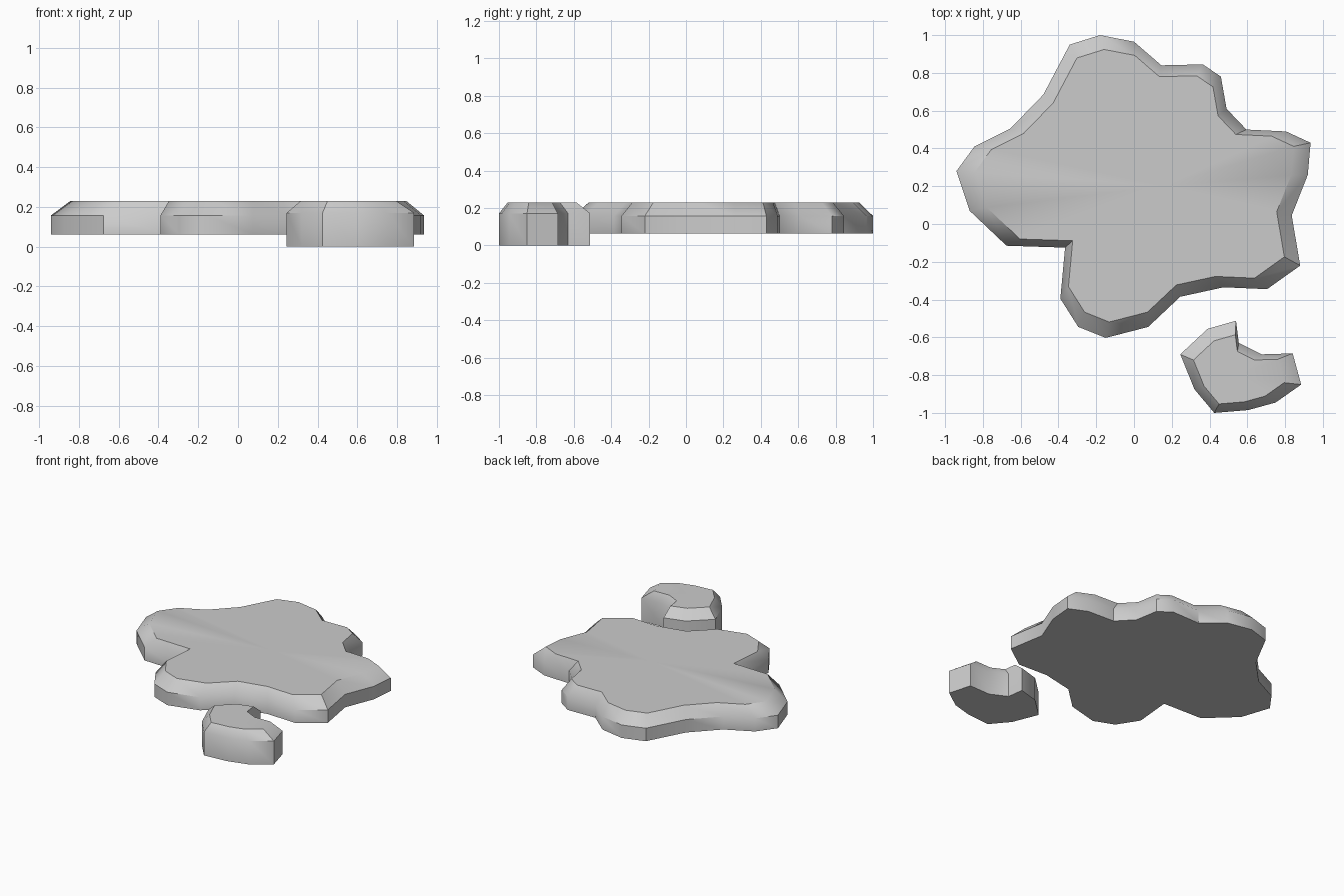
import bpy, bmesh, math

if "Cube" in bpy.data.objects:
    bpy.data.objects.remove(bpy.data.objects["Cube"])

# Outlines seen from above, counter-clockwise is fixed up by normal recalculation
LARGE = [(-.18, 1), (0, .965), (.145, .84), (.365, .845), (.46, .78), (.49, .61),
         (.595, .5), (.805, .49), (.935, .43), (.92, .26), (.835, .045), (.88, -.22),
         (.705, -.345), (.475, -.335), (.245, -.385), (.075, -.545), (-.15, -.603),
         (-.295, -.545), (-.39, -.395), (-.365, -.125), (-.675, -.115), (-.87, .07),
         (-.94, .28), (-.845, .41), (-.655, .505), (-.48, .685), (-.34, .95)]
SMALL = [(.54, -.512), (.555, -.63), (.675, -.69), (.84, -.685), (.885, -.85),
         (.75, -.945), (.605, -.985), (.425, -1), (.32, -.875), (.245, -.69),
         (.39, -.555)]


def slab(name, outline, z_levels, pivot, shrink, hub):
    """Slab with vertical walls and a chamfer that shrinks towards the pivot."""
    bm = bmesh.new()
    rings = []
    for z, s in zip(z_levels, (1, 1, shrink)):
        rings.append([bm.verts.new((pivot[0] + (x - pivot[0]) * s,
                                    pivot[1] + (y - pivot[1]) * s, z))
                      for x, y in outline])
    n = len(outline)
    # walls and chamfer
    for low, high in zip(rings, rings[1:]):
        for i in range(n):
            j = (i + 1) % n
            bm.faces.new((low[i], low[j], high[j], high[i]))
    # flat underside and fanned top
    bm.faces.new(rings[0])
    centre = bm.verts.new((*hub, z_levels[2]))
    for i in range(n):
        bm.faces.new((rings[2][i], rings[2][(i + 1) % n], centre))
    bmesh.ops.recalc_face_normals(bm, faces=bm.faces[:])
    mesh = bpy.data.meshes.new(name)
    bm.to_mesh(mesh)
    bm.free()
    obj = bpy.data.objects.new(name, mesh)
    bpy.context.collection.objects.link(obj)
    bpy.ops.object.select_all(action='DESELECT')
    obj.select_set(True)
    bpy.context.view_layer.objects.active = obj
    bpy.ops.object.shade_smooth_by_angle(angle=math.radians(40))
    return obj


# Main raised slab and the small detached piece
slab("large_slab", LARGE, (.062, .157, .23), (.04, .24), .9, (.15, .2))
slab("small_slab", SMALL, (0, .17, .23), (.525, -.81), .75, (.525, -.81))
